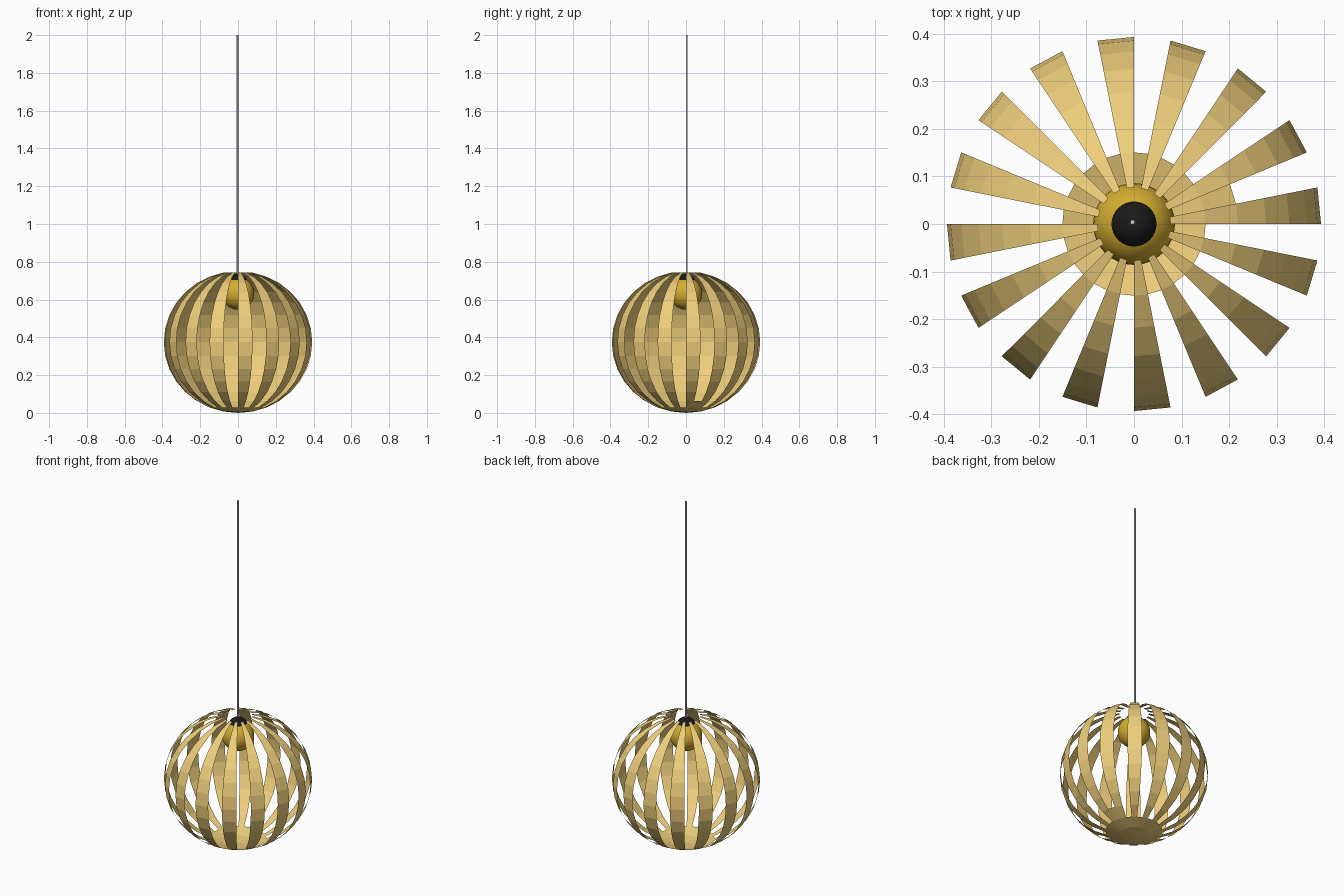
import bpy, bmesh
from math import sin, cos, pi

if "Cube" in bpy.data.objects:
    bpy.data.objects.remove(bpy.data.objects["Cube"])


def material(name, rgb):
    m = bpy.data.materials.new(name)
    m.diffuse_color = (*rgb, 1)
    m.use_nodes = True
    m.node_tree.nodes["Principled BSDF"].inputs["Base Color"].default_value = m.diffuse_color
    return m


def finish(obj, name, mat=None, smooth=False):
    obj.name = name
    if mat:
        obj.data.materials.append(mat)
    if smooth:
        bpy.ops.object.shade_smooth_by_angle()
    return obj


wood = material("pale_wood", (0.86, 0.62, 0.2))
gold = material("gold", (0.66, 0.42, 0.03))
black = material("black", (0.01, 0.01, 0.01))

# Slatted shade: 32 x 16 globe with every other segment removed
SEG, RINGS, R, H = 32, 16, 0.393, 0.375
bm = bmesh.new()


def point(ring, seg):
    t, a = pi * ring / RINGS, 2 * pi * seg / SEG
    return bm.verts.new((R * sin(t) * cos(a), R * sin(t) * sin(a), H - H * cos(t)))


rings = [[point(r, s) for s in range(SEG)] for r in range(1, RINGS)]
pole = bm.verts.new((0, 0, 0))
for s in range(SEG):
    n = (s + 1) % SEG
    bm.faces.new((pole, rings[0][n], rings[0][s]))
    for r in range(RINGS - 2):
        # solid cap at the bottom, slats above, one small filled gap
        if r < 1 or s % 2 == 0 or (s == 1 and r == 1):
            bm.faces.new((rings[r][s], rings[r][n], rings[r + 1][n], rings[r + 1][s]))
mesh = bpy.data.meshes.new("slatted_shade")
bm.to_mesh(mesh)
bm.free()
shade = bpy.data.objects.new("slatted_shade", mesh)
bpy.context.collection.objects.link(shade)
finish(shade, "slatted_shade", wood)

# Bulb
bpy.ops.mesh.primitive_uv_sphere_add(segments=32, ring_count=16, radius=0.086,
                                     location=(0, 0, 0.632))
finish(bpy.context.object, "bulb", gold, True)

# Domed lamp holder on top of the bulb
bpy.ops.mesh.primitive_uv_sphere_add(segments=32, ring_count=16, radius=0.051,
                                     location=(0, 0, 0.685))
finish(bpy.context.object, "lamp_holder", black, True)

# Hanging cord
bpy.ops.mesh.primitive_cylinder_add(vertices=12, radius=0.005, depth=1.28,
                                    location=(-0.003, 0.004, 1.36))
finish(bpy.context.object, "hanging_cord", None, True)
